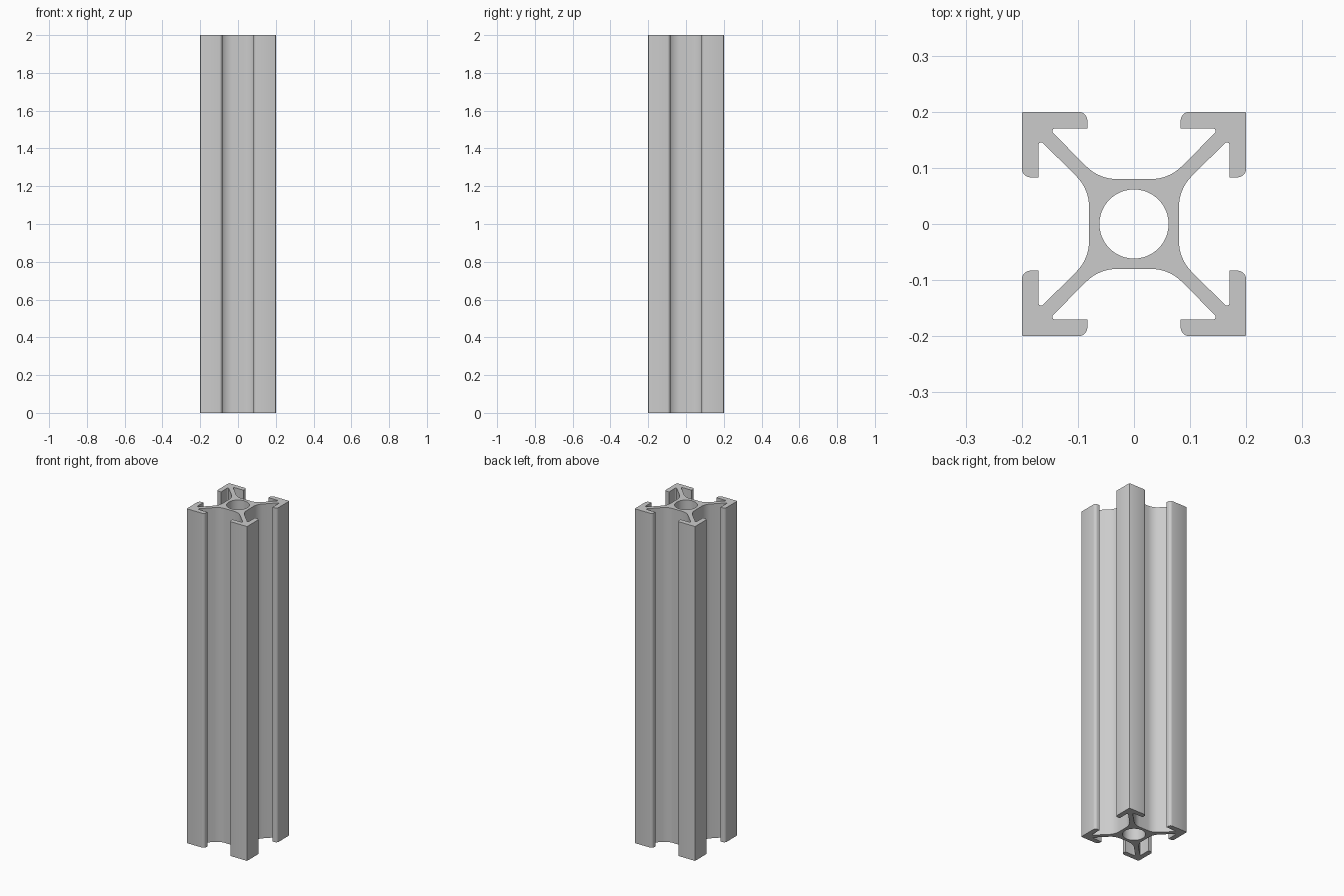
import bpy
import bmesh
from math import sin, cos, pi, radians
from mathutils import Vector

LENGTH = 2.0
HALF = 0.2          # half width of the section
BORE = 0.0616       # centre hole radius

cube = bpy.data.objects.get("Cube")
if cube:
    bpy.data.objects.remove(cube, do_unlink=True)


def arc(cx, cy, r, start, end, steps):
    """Points on an arc, angles in degrees."""
    return [(cx + r * cos(radians(start + (end - start) * i / steps)),
             cy + r * sin(radians(start + (end - start) * i / steps)))
            for i in range(steps + 1)]


def material(name, rgb):
    mat = bpy.data.materials.new(name)
    mat.use_nodes = True
    mat.diffuse_color = (*rgb, 1)
    mat.node_tree.nodes["Principled BSDF"].inputs["Base Color"].default_value = (*rgb, 1)
    return mat


# One eighth of the section, from the slot floor out to the corner
eighth = arc(0.03, 0.158, 0.078, -90, -45, 8)[:]
eighth = [(x, y) for x, y in eighth]
# Concave floor sweep, then the diagonal web and its small root fillet
eighth += arc(0.1405, 0.1655, 0.005, -45, 90, 5)
# Lip underside, rounded lip end, outer face
eighth += [(0.083, 0.1705)]
eighth += arc(0.099, 0.184, 0.016, 180, 90, 6)
# Slightly eased outer corner
eighth += [(HALF - 0.003, HALF), (HALF - 0.0009, HALF - 0.0009)]

# Mirror across the diagonal, then repeat around the centre
quarter = eighth + [(y, x) for x, y in reversed(eighth[:-1])]
outline = []
for _ in range(4):
    outline += quarter
    quarter = [(y, -x) for x, y in quarter]

bore = arc(0, 0, BORE, 0, 360, 48)[:-1]

# Fill the section and extrude it
bm = bmesh.new()
edges = []
for loop in (outline, bore):
    verts = [bm.verts.new((x, y, 0)) for x, y in loop]
    edges += [bm.edges.new((verts[i - 1], verts[i])) for i in range(len(verts))]
bmesh.ops.triangle_fill(bm, edges=edges, use_beauty=True, normal=Vector((0, 0, 1)))
result = bmesh.ops.extrude_face_region(bm, geom=bm.faces[:], use_keep_orig=True)
top = [v for v in result["geom"] if isinstance(v, bmesh.types.BMVert)]
bmesh.ops.translate(bm, verts=top, vec=(0, 0, LENGTH))
bmesh.ops.recalc_face_normals(bm, faces=bm.faces[:])

mesh = bpy.data.meshes.new("slotted_bar")
bm.to_mesh(mesh)
bm.free()
bar = bpy.data.objects.new("slotted_bar", mesh)
bpy.context.collection.objects.link(bar)
mesh.materials.append(material("aluminium_grey", (0.6, 0.6, 0.6)))

bpy.ops.object.select_all(action="DESELECT")
bar.select_set(True)
bpy.context.view_layer.objects.active = bar
bpy.ops.object.shade_smooth_by_angle(angle=radians(30))
